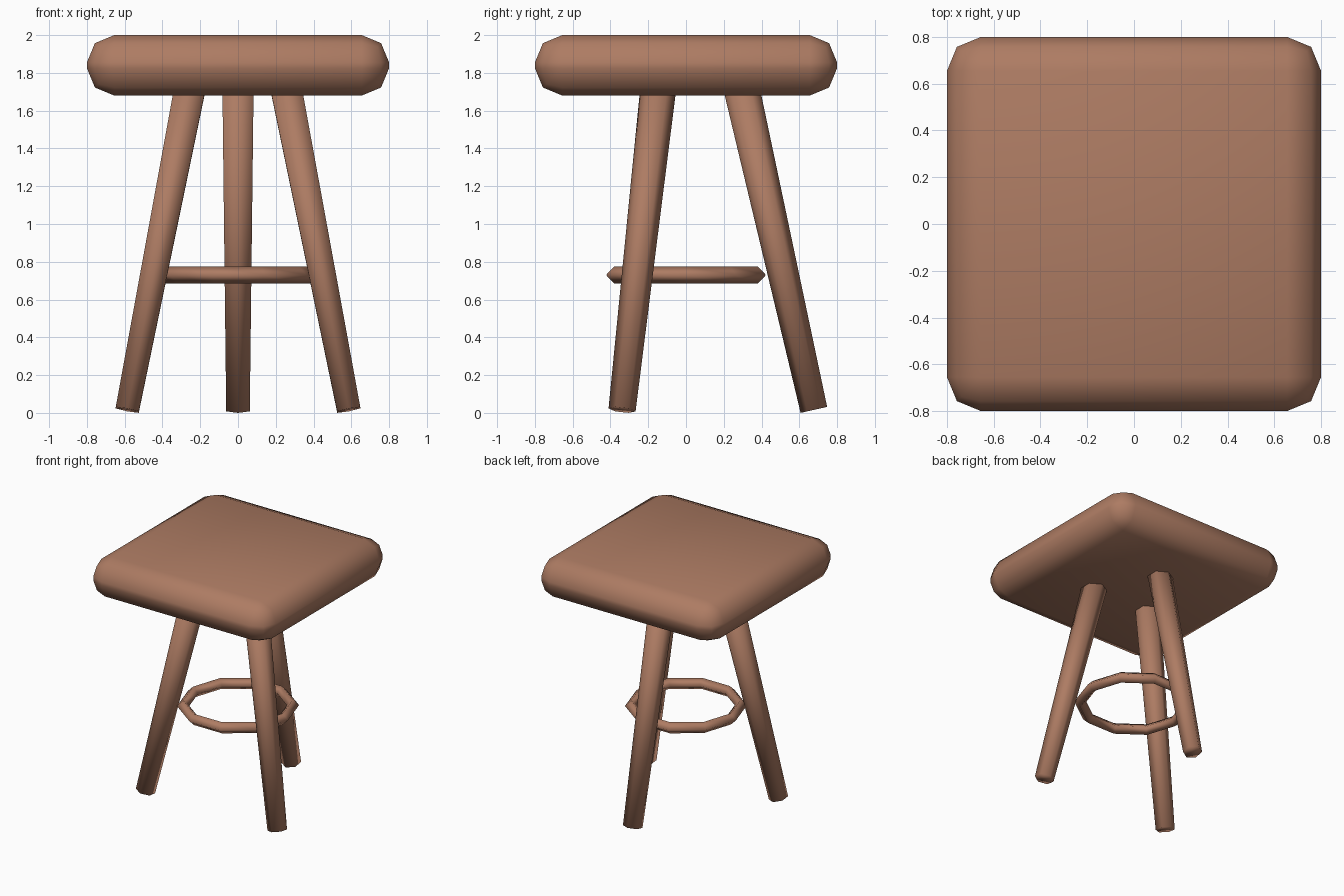
import bpy, bmesh, math
from mathutils import Vector, Matrix

cube = bpy.data.objects.get("Cube")
if cube:
    bpy.data.objects.remove(cube, do_unlink=True)

wood = bpy.data.materials.new("brown_wood")
wood.use_nodes = True
colour = (0.42, 0.2, 0.125, 1)
wood.diffuse_color = colour
wood.node_tree.nodes["Principled BSDF"].inputs["Base Color"].default_value = colour


def finish(bm, name):
    """Turn a bmesh into a smooth wooden object."""
    bmesh.ops.recalc_face_normals(bm, faces=bm.faces)
    for f in bm.faces:
        f.smooth = True
    mesh = bpy.data.meshes.new(name)
    bm.to_mesh(mesh)
    bm.free()
    mesh.materials.append(wood)
    obj = bpy.data.objects.new(name, mesh)
    bpy.context.collection.objects.link(obj)
    return obj


# Seat: a thick square slab with rounded edges
bm = bmesh.new()
bmesh.ops.create_cube(bm, size=1)
bmesh.ops.scale(bm, vec=(1.6, 1.6, 0.32), verts=bm.verts)
bmesh.ops.translate(bm, vec=(0, 0, 1.84), verts=bm.verts)
bmesh.ops.bevel(bm, geom=bm.edges[:], offset=0.145, segments=2,
                profile=0.5, affect='EDGES', clamp_overlap=True)
finish(bm, "seat")


# Legs: three tapered six-sided posts splayed outwards
def leg(name, angle):
    foot, top = Vector((0.677, 0, 0.016)), Vector((0.28, 0, 1.78))
    axis = top - foot
    bm = bmesh.new()
    bmesh.ops.create_cone(bm, cap_ends=True, segments=6, radius1=0.072,
                          radius2=0.096, depth=axis.length)
    # Point one corner of the section straight outwards
    corner = max(bm.verts, key=lambda v: v.co.x).co
    turn = Matrix.Rotation(-math.atan2(corner.y, corner.x), 4, 'Z')
    tilt = Matrix.Rotation(math.atan2(axis.x, axis.z), 4, 'Y')
    place = Matrix.Translation((foot + top) / 2)
    bm.transform(Matrix.Rotation(angle, 4, 'Z') @ place @ tilt @ turn)
    finish(bm, name)


for name, degrees in (("back_leg", 90), ("front_right_leg", 210), ("front_left_leg", 330)):
    leg(name, math.radians(degrees))

# Footrest: a ten-sided ring with a diamond section
bm = bmesh.new()
section = [bm.verts.new((0.4 + 0.045 * math.cos(a), 0, 0.73 + 0.045 * math.sin(a)))
           for a in (i * math.pi / 2 for i in range(4))]
edges = [bm.edges.new((section[i], section[i - 1])) for i in range(4)]
bmesh.ops.spin(bm, geom=section + edges, cent=(0, 0, 0), axis=(0, 0, 1),
               angle=math.tau, steps=10, use_merge=True)
bmesh.ops.remove_doubles(bm, verts=bm.verts, dist=0.0001)
finish(bm, "footrest_ring")
